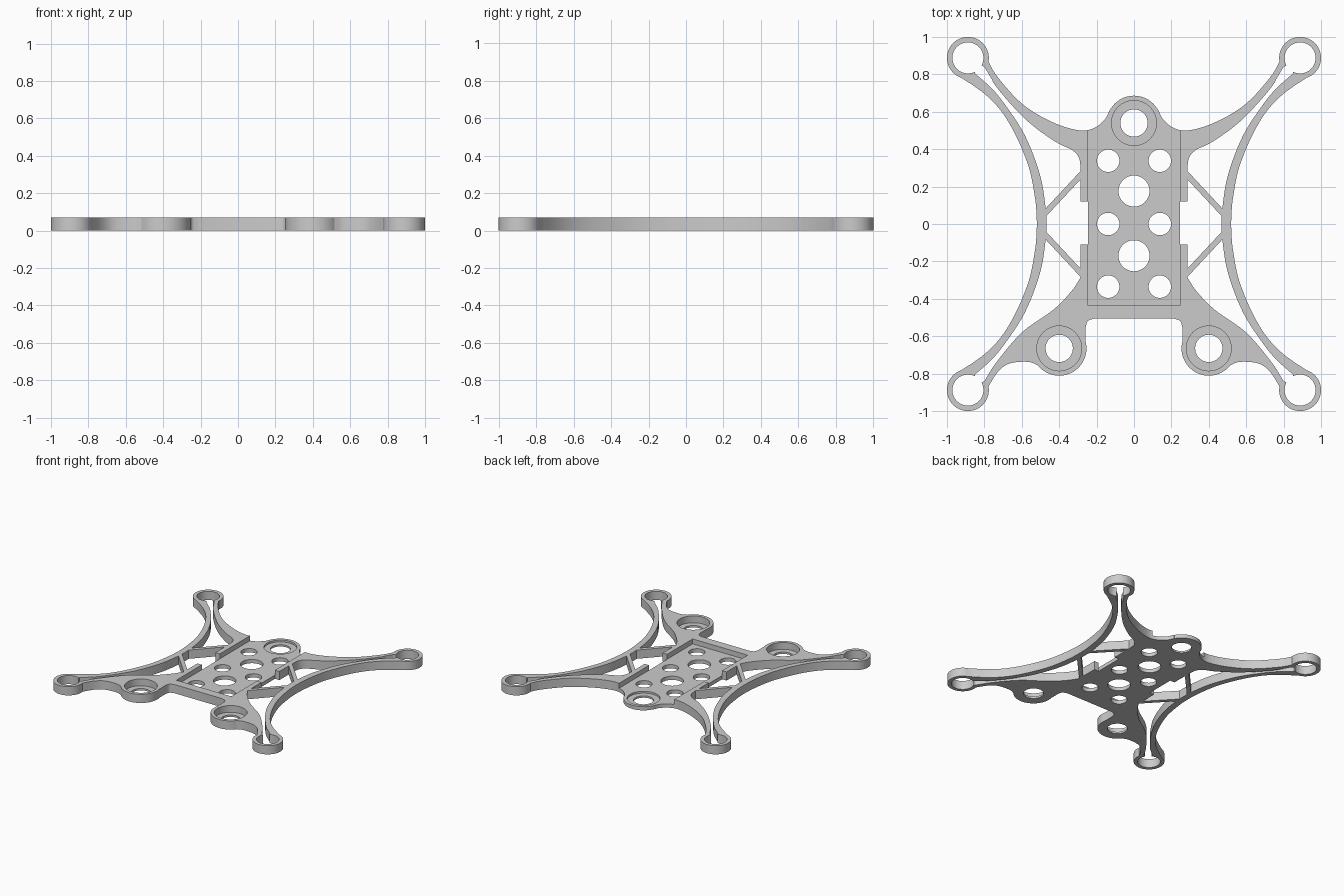
import bpy, bmesh, math
from mathutils import Vector

cube = bpy.data.objects.get("Cube")
if cube:
    bpy.data.objects.remove(cube)

H = 0.07        # plate thickness
FLOOR = 0.03    # tray floor height
SEAT = 0.015    # counterbore floor height

grey = bpy.data.materials.new("light grey")
grey.use_nodes = True
grey.diffuse_color = (0.6, 0.6, 0.6, 1)
grey.node_tree.nodes["Principled BSDF"].inputs["Base Color"].default_value = (0.6, 0.6, 0.6, 1)


def smooth(pts, n=5):
    """Catmull-Rom curve through the points."""
    p = [Vector(q) for q in pts]
    p = [2 * p[0] - p[1]] + p + [2 * p[-1] - p[-2]]
    out = []
    for a, b, c, d in zip(p, p[1:], p[2:], p[3:]):
        for i in range(n):
            t = i / n
            out.append(0.5 * (2 * b + (c - a) * t + (2 * a - 5 * b + 4 * c - d) * t * t
                              + (3 * b - a - 3 * c + d) * t ** 3))
    return [tuple(v) for v in out] + [tuple(p[-2])]


def mirror(pts, sx=1, sy=1):
    return [(x * sx, y * sy) for x, y in pts]


def prism(name, pts, z0=0.0, z1=H):
    """Extrude a flat outline between two heights."""
    bm = bmesh.new()
    face = bm.faces.new([bm.verts.new((x, y, z0)) for x, y in pts])
    new = bmesh.ops.extrude_face_region(bm, geom=[face])["geom"]
    bmesh.ops.translate(bm, vec=(0, 0, z1 - z0),
                        verts=[v for v in new if isinstance(v, bmesh.types.BMVert)])
    bmesh.ops.recalc_face_normals(bm, faces=bm.faces)
    me = bpy.data.meshes.new(name)
    bm.to_mesh(me)
    bm.free()
    me.materials.append(grey)
    ob = bpy.data.objects.new(name, me)
    bpy.context.scene.collection.objects.link(ob)
    return ob


def disc(name, x, y, r, z0=0.0, z1=H, n=48):
    ring = [(x + r * math.cos(math.tau * i / n), y + r * math.sin(math.tau * i / n)) for i in range(n)]
    return prism(name, ring, z0, z1)


def combine(target, helpers, operation):
    """Apply booleans with each helper in turn, then drop the helpers."""
    for h in helpers:
        m = target.modifiers.new(h.name, 'BOOLEAN')
        m.operation, m.solver, m.object = operation, 'EXACT', h
        h.hide_render = True
    dg = bpy.context.evaluated_depsgraph_get()
    me = bpy.data.meshes.new_from_object(target.evaluated_get(dg))
    target.modifiers.clear()
    target.data = me
    for h in helpers:
        bpy.data.objects.remove(h)


# Body with inner arms: half outline from back to front
back_edge = smooth([(0.13, 0.61), (0.155, 0.56), (0.21, 0.515), (0.29, 0.5), (0.433, 0.543),
                    (0.594, 0.639), (0.727, 0.783), (0.785, 0.88)])
back_inner = smooth([(0.82, 0.86), (0.717, 0.709), (0.567, 0.548), (0.42, 0.44),
                     (0.33, 0.395), (0.293, 0.35), (0.285, 0.285)])
notch = [(0.285, 0.12), (0.245, 0.12), (0.245, -0.11), (0.285, -0.11)]
front_inner = smooth([(0.285, -0.285), (0.335, -0.36), (0.433, -0.46), (0.594, -0.575),
                      (0.717, -0.715), (0.82, -0.86)])
front_edge = smooth([(0.785, -0.88), (0.727, -0.79), (0.663, -0.745), (0.567, -0.737), (0.515, -0.755)])
bay = [(0.4, -0.7), (0.258, -0.665)] + smooth([(0.258, -0.55), (0.246, -0.518), (0.21, -0.505)])
half = back_edge + back_inner + notch + front_inner + front_edge + bay
frame = prism("drone_frame", half + mirror(half, -1)[::-1])

# Side bows, struts, end rings and lugs
bow_out = smooth([(0.965, 0.81), (0.78, 0.68), (0.663, 0.532), (0.567, 0.318), (0.528, 0.13), (0.519, 0)])
bow_in = smooth([(0.87, 0.83), (0.77, 0.735), (0.69, 0.639), (0.583, 0.473),
                 (0.503, 0.265), (0.473, 0.09), (0.468, 0)])
bow = bow_out + mirror(bow_out, 1, -1)[-2::-1] + mirror(bow_in, 1, -1) + bow_in[-2::-1]
strut = [(0.27, 0.30), (0.27, 0.255), (0.48, 0.03), (0.48, 0.075)]
slot = [(0.86, 0.87), (0.85, 0.805), (0.78, 0.744), (0.755, 0.765), (0.8, 0.84)]
LUGS = [(0, 0.54), (0.4, -0.665), (-0.4, -0.665)]

parts, cutters = [], []
for sx in (1, -1):
    parts.append(prism("side_bow", mirror(bow, sx)))
    for sy in (1, -1):
        parts.append(prism("strut", mirror(strut, sx, sy)))
        parts.append(disc("end_ring", 0.888 * sx, 0.888 * sy, 0.112))
        cutters.append(disc("end_hole", 0.888 * sx, 0.888 * sy, 0.083, -0.1, 0.2))
        cutters.append(prism("arm_slot", mirror(slot, sx, sy), -0.1, 0.2))
for x, y in LUGS:
    parts.append(disc("lug", x, y, 0.146))
    cutters.append(disc("lug_seat", x, y, 0.12, SEAT, 0.2))
    cutters.append(disc("lug_hole", x, y, 0.073, -0.1, 0.2))

# Tray, open at the back, with lightening holes
cutters.append(prism("tray", [(-0.245, -0.435), (0.245, -0.435), (0.245, 0.8), (-0.245, 0.8)], FLOOR, 0.2))
for y in (0.338, 0.0, -0.335):
    for x in (0.138, -0.138):
        cutters.append(disc("small_hole", x, y, 0.06, -0.1, 0.2))
for y in (0.176, -0.17):
    cutters.append(disc("large_hole", 0, y, 0.083, -0.1, 0.2))

combine(frame, parts, 'UNION')
combine(frame, cutters, 'DIFFERENCE')

# Smooth the curved walls, keep the rims sharp
bpy.ops.object.select_all(action='DESELECT')
frame.select_set(True)
bpy.context.view_layer.objects.active = frame
bpy.ops.object.shade_smooth_by_angle(angle=math.radians(30))
